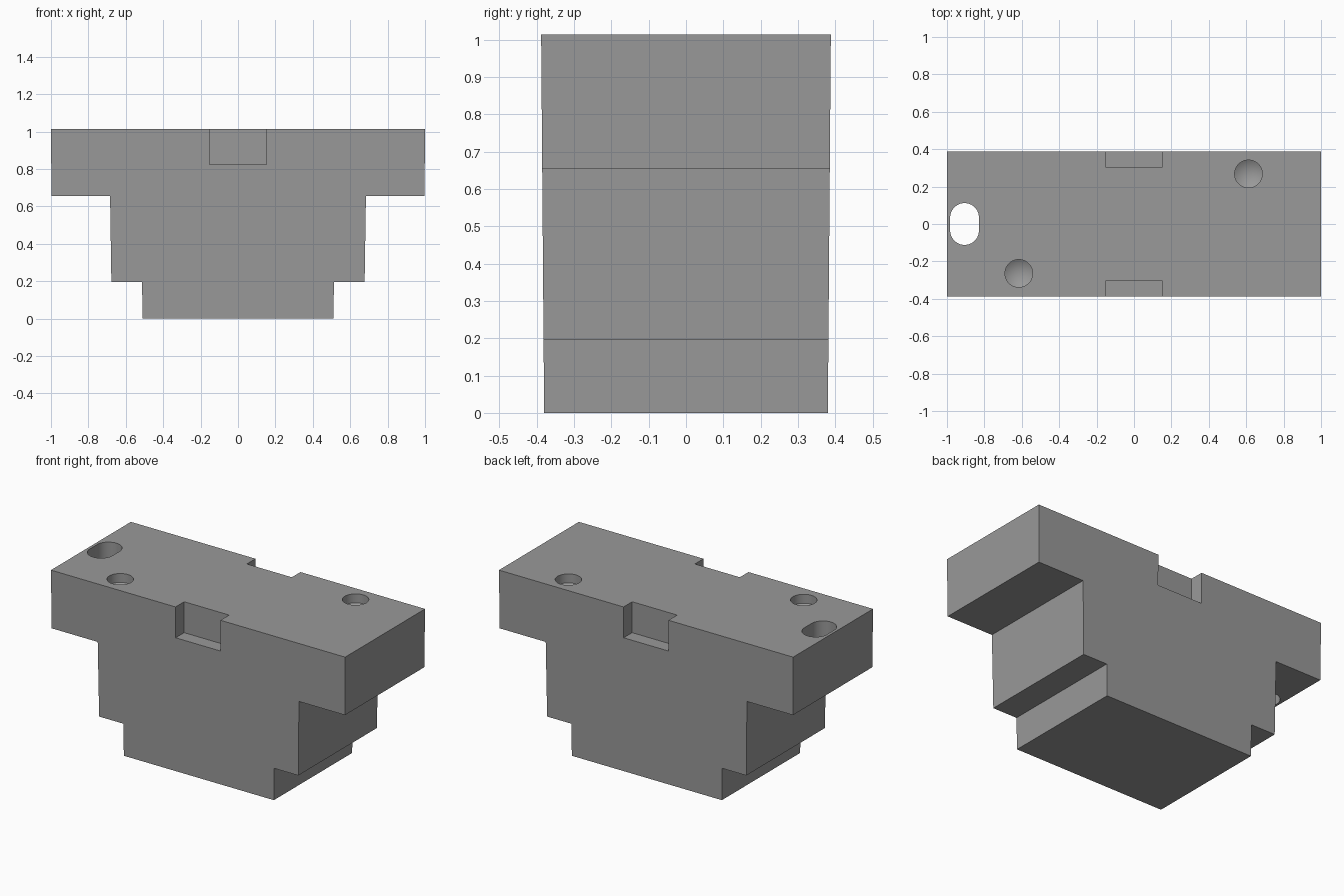
import bpy, bmesh, math

if "Cube" in bpy.data.objects:
    bpy.data.objects.remove(bpy.data.objects["Cube"])

TOP = 1.013
grey = bpy.data.materials.new("plain grey")
grey.diffuse_color = (0.32, 0.32, 0.32, 1)
grey.use_nodes = True
grey.node_tree.nodes["Principled BSDF"].inputs["Base Color"].default_value = grey.diffuse_color


def loft(name, rings, tip=None):
    """Join stacked rings of equal length; an optional tip point closes the lower end."""
    bm = bmesh.new()
    loops = [[bm.verts.new(p) for p in ring] for ring in rings]
    n = len(loops[0])
    for a, b in zip(loops, loops[1:]):
        for i in range(n):
            j = (i + 1) % n
            bm.faces.new((a[i], a[j], b[j], b[i]))
    bm.faces.new(loops[-1])
    if tip:
        t = bm.verts.new(tip)
        for i in range(n):
            bm.faces.new((t, loops[0][(i + 1) % n], loops[0][i]))
    else:
        bm.faces.new(loops[0][::-1])
    bmesh.ops.recalc_face_normals(bm, faces=bm.faces)
    mesh = bpy.data.meshes.new(name)
    bm.to_mesh(mesh)
    bm.free()
    obj = bpy.data.objects.new(name, mesh)
    bpy.context.collection.objects.link(obj)
    mesh.materials.append(grey)
    return obj


def capsule(cx, cy, r, half, z, n=32):
    """Ring of points: a circle, stretched along y by half."""
    pts = []
    for i in range(n):
        a = 2 * math.pi * (i + 0.5) / n
        s = math.sin(a)
        pts.append((cx + r * math.cos(a), cy + r * s + math.copysign(half, s), z))
    return pts


# Stepped body: mirrored front outline, with slight draft towards the bottom
right = [(0.51, 0), (0.513, 0.197), (0.677, 0.197), (0.684, 0.655), (0.997, 0.655), (1.0, TOP)]
outline = right + [(-x, z) for x, z in reversed(right)]


def depth(z):
    return 0.38 + 0.008 * z / TOP


body = loft("stepped_block", [[(x, s * depth(z), z) for x, z in outline] for s in (-1, 1)])

# Cutters for the two edge notches
cutters = []
for s in (-1, 1):
    rings = [[(-0.153, s * y, z), (0.153, s * y, z), (0.153, s * 0.5, z), (-0.153, s * 0.5, z)]
             for y, z in ((0.304, 0.823), (0.304, 1.2))]
    cutters.append(loft("notch_cutter", rings))

# Cutter for the through slot in the left overhang
cutters.append(loft("slot_cutter", [capsule(-0.906, 0, 0.077, 0.035, z) for z in (0.5, 1.2)]))

# Cutters for the blind holes with conical floors
for cx, cy in ((0.612, 0.268), (-0.616, -0.264)):
    rings = [capsule(cx, cy, 0.074, 0, z) for z in (TOP - 0.055, 1.2)]
    cutters.append(loft("hole_cutter", rings, (cx, cy, TOP - 0.1)))

# Cut everything out of the block
bpy.context.view_layer.objects.active = body
body.select_set(True)
for c in cutters:
    mod = body.modifiers.new("cut", "BOOLEAN")
    mod.operation = "DIFFERENCE"
    mod.solver = "EXACT"
    mod.object = c
    bpy.ops.object.modifier_apply(modifier=mod.name)
    bpy.data.objects.remove(c)

bpy.ops.object.shade_smooth_by_angle(angle=math.radians(25))
